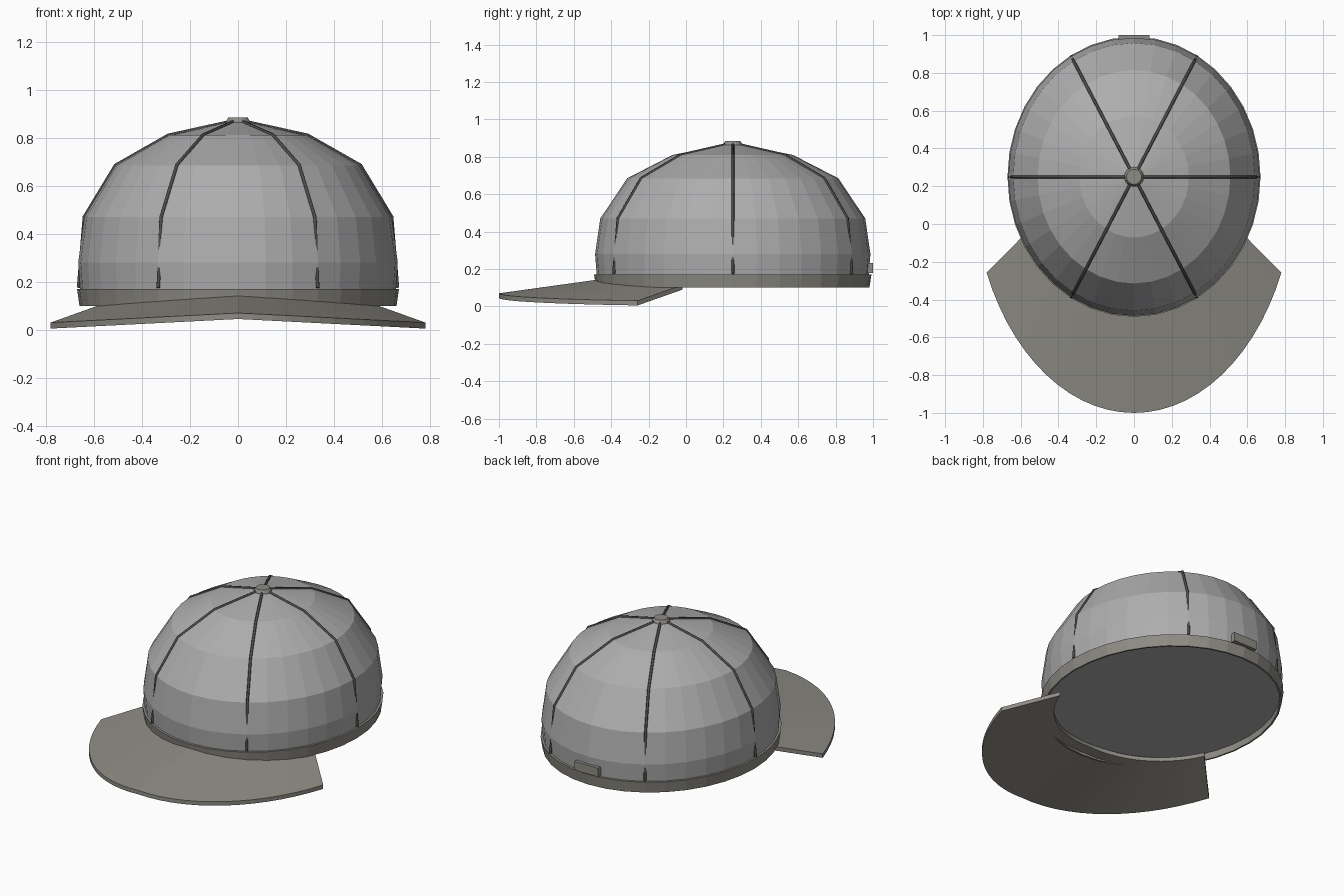
import bpy, bmesh
from math import sin, cos, pi, radians

cube = bpy.data.objects.get("Cube")
if cube:
    bpy.data.objects.remove(cube, do_unlink=True)

CY = 0.25       # centre of the head opening
RATIO = 1.107   # depth of the oval relative to its width
SIDES = 36


def material(name, colour):
    m = bpy.data.materials.new(name)
    m.use_nodes = True
    m.diffuse_color = (*colour, 1)
    m.node_tree.nodes["Principled BSDF"].inputs["Base Color"].default_value = (*colour, 1)
    return m


cloth = material("grey cloth", (0.42, 0.42, 0.42))
trim = material("warm grey trim", (0.27, 0.26, 0.23))
thread = material("dark thread", (0.07, 0.07, 0.065))


def finish(bm, name, mat):
    bmesh.ops.recalc_face_normals(bm, faces=bm.faces)
    mesh = bpy.data.meshes.new(name)
    bm.to_mesh(mesh)
    bm.free()
    mesh.materials.append(mat)
    ob = bpy.data.objects.new(name, mesh)
    bpy.context.collection.objects.link(ob)
    return ob


def oval(a, r, z, ratio=RATIO):
    return (r * cos(a), CY + r * ratio * sin(a), z)


def bridge(bm, rings, closed=True):
    """Join neighbouring rings of vertices with quads."""
    for lo, hi in zip(rings, rings[1:]):
        n = len(lo)
        for i in range(n if closed else n - 1):
            j = (i + 1) % n
            bm.faces.new((lo[i], lo[j], hi[j], hi[i]))


def lathe(name, profile, mat, sides=SIDES, ratio=RATIO, caps=True, loop=False):
    bm = bmesh.new()
    rings = [[bm.verts.new(oval(2 * pi * i / sides, r, z, ratio)) for i in range(sides)]
             for r, z in profile]
    bridge(bm, rings + rings[:1] if loop else rings)
    if caps:
        bm.faces.new(rings[0])
        bm.faces.new(rings[-1])
    return finish(bm, name, mat)


# Crown, sweatband and top button
dome = [(0.64, 0.28), (0.51, 0.685), (0.29, 0.81), (0.04, 0.865)]
dome[0:1] = [(0.655, 0.145), (0.665, 0.28), (0.64, 0.47)]
lathe("crown", dome, cloth)
lathe("band", [(0.66, 0.10), (0.67, 0.17), (0.655, 0.17), (0.65, 0.10)], trim,
      caps=False, loop=True)
lathe("top_button", [(0.055, 0.855), (0.05, 0.868), (0.04, 0.884)], trim, 16, 1)

# Seams between the six panels
seam_path = [(0.664, 0.175)] + dome[2:]
for k in range(6):
    curve = bpy.data.curves.new("seam", "CURVE")
    curve.dimensions = "3D"
    curve.bevel_depth = 0.008
    curve.bevel_resolution = 1
    curve.use_fill_caps = True
    line = curve.splines.new("POLY")
    line.points.add(len(seam_path) - 1)
    for p, (r, z) in zip(line.points, seam_path):
        p.co = (*oval(k * pi / 3, r, z), 1)
    curve.materials.append(thread)
    seam = bpy.data.objects.new(f"seam_{k + 1}", curve)
    bpy.context.collection.objects.link(seam)

# Brim: an arc that droops towards both tips
bm = bmesh.new()
STEPS = 28
start = radians(24)
rows = [[] for _ in range(4)]
for i in range(STEPS + 1):
    a = pi + start + (pi - 2 * start) * i / STEPS
    x, y, _ = oval(a, 0.594, 0)
    inner = (x, y, 0.152 - 0.068 * abs(x))
    x, y, _ = oval(a, 0.854, 0, 1.25 / 0.854)
    outer = (x, y, 0.07 - 0.051 * abs(x))
    for row, (px, py, pz), drop in zip(rows, (inner, outer, outer, inner), (0, 0, 1, 1)):
        row.append(bm.verts.new((px, py, pz - 0.025 * drop)))
bridge(bm, rows + rows[:1], closed=False)
for end in (0, -1):
    bm.faces.new([row[end] for row in rows])
finish(bm, "brim", trim)

# Strap block at the back
bm = bmesh.new()
bmesh.ops.create_cube(bm, size=1)
bmesh.ops.scale(bm, vec=(0.165, 0.04, 0.055), verts=bm.verts)
bmesh.ops.translate(bm, vec=(0, 0.98, 0.205), verts=bm.verts)
finish(bm, "back_strap", trim)
